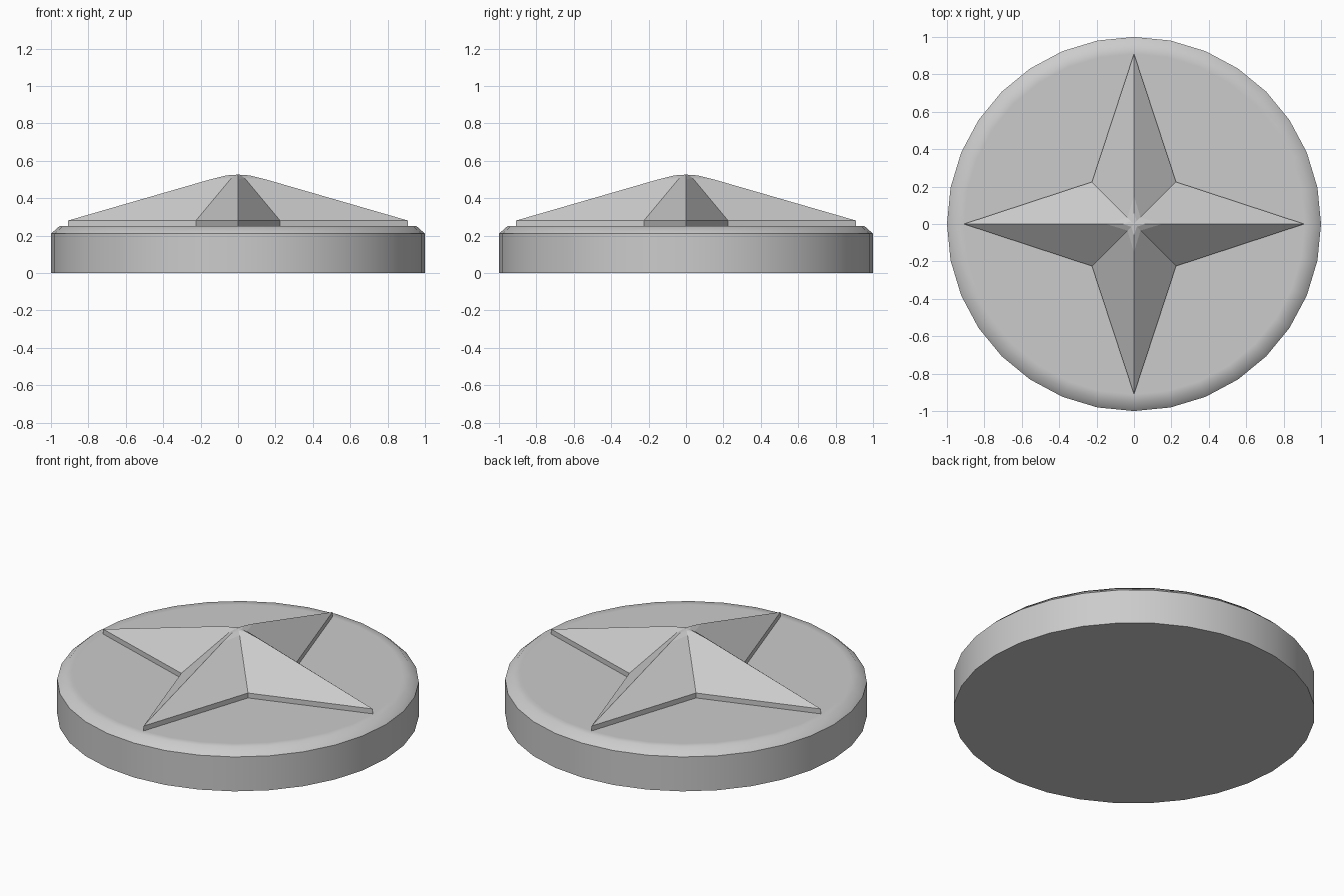
import bpy, bmesh
from math import sin, cos, pi, radians

if "Cube" in bpy.data.objects:
    bpy.data.objects.remove(bpy.data.objects["Cube"])


def loft(name, rings, cap_z=None):
    """Skin a stack of equal-length vertex rings, capping both ends."""
    bm = bmesh.new()
    loops = [[bm.verts.new(p) for p in ring] for ring in rings]
    n = len(loops[0])
    for low, high in zip(loops, loops[1:]):
        for i in range(n):
            j = (i + 1) % n
            bm.faces.new((low[i], low[j], high[j], high[i]))
    bm.faces.new(loops[0][::-1])
    if cap_z is None:
        bm.faces.new(loops[-1])
    else:
        peak = bm.verts.new((0, 0, cap_z))
        for i in range(n):
            bm.faces.new((loops[-1][i], loops[-1][(i + 1) % n], peak))
    bmesh.ops.recalc_face_normals(bm, faces=bm.faces)
    mesh = bpy.data.meshes.new(name)
    bm.to_mesh(mesh)
    bm.free()
    obj = bpy.data.objects.new(name, mesh)
    bpy.context.collection.objects.link(obj)
    return obj


def smooth(obj, angle):
    bpy.ops.object.select_all(action='DESELECT')
    obj.select_set(True)
    bpy.context.view_layer.objects.active = obj
    bpy.ops.object.shade_smooth_by_angle(angle=radians(angle))


def circle(r, z, n=32):
    return [(r * cos(2 * pi * i / n), r * sin(2 * pi * i / n), z) for i in range(n)]


def star(tip, tip_z, valley, valley_z):
    """Four-pointed ring: tips on the axes, valleys on the diagonals."""
    pts = []
    for i in range(8):
        a = i * pi / 4
        r, z = (valley * 2 ** 0.5, valley_z) if i % 2 else (tip, tip_z)
        pts.append((r * cos(a), r * sin(a), z))
    return pts


# Round base with a chamfered top rim
base = loft("base_disc", [circle(1, 0), circle(1, 0.21),
                          circle(0.955, 0.25), circle(0.91, 0.25)])
smooth(base, 45)

# Raised faceted star with a softened peak
loft("raised_star", [star(0.91, 0.25, 0.225, 0.25),
                     star(0.91, 0.28, 0.225, 0.28),
                     star(0.15, 0.50, 0.035, 0.508),
                     star(0.06, 0.522, 0.015, 0.522)], cap_z=0.526)
